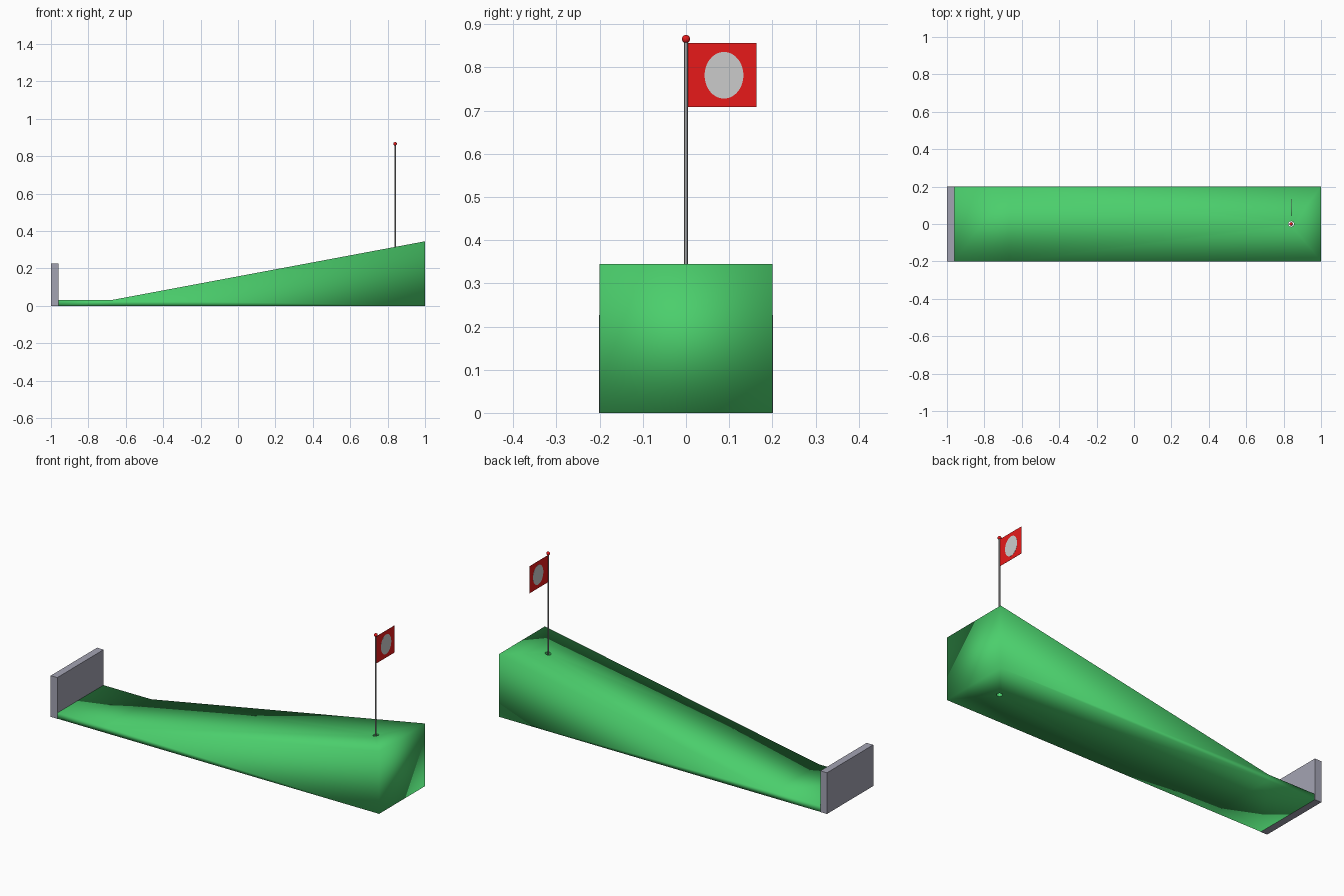
import bpy, bmesh, math
from mathutils import Matrix, Vector

if "Cube" in bpy.data.objects:
    bpy.data.objects.remove(bpy.data.objects["Cube"])

POLE_X = 0.84
HALF_W = 0.2


def material(name, rgb):
    m = bpy.data.materials.new(name)
    m.diffuse_color = (*rgb, 1)
    m.use_nodes = True
    m.node_tree.nodes["Principled BSDF"].inputs["Base Color"].default_value = m.diffuse_color
    return m


def finish(name, bm, mat=None, smooth=False):
    me = bpy.data.meshes.new(name)
    bmesh.ops.recalc_face_normals(bm, faces=bm.faces)
    for f in bm.faces:
        f.smooth = smooth
    bm.to_mesh(me)
    bm.free()
    ob = bpy.data.objects.new(name, me)
    bpy.context.collection.objects.link(ob)
    if mat:
        me.materials.append(mat)
    return ob


green = material("turf_green", (0.07, 0.62, 0.15))
red = material("flag_red", (0.8, 0.01, 0.01))
wall_grey = material("wall_grey", (0.37, 0.37, 0.45))
disc_grey = material("disc_grey", (0.8, 0.8, 0.8))
steel = material("pole_grey", (0.35, 0.35, 0.35))

# ramp: softly shaded wedge with a through hole for the cup
X = (-0.96, -0.67, 1.0)
TOP = (0.032, 0.032, 0.345)
bm = bmesh.new()
lo = [[bm.verts.new((x, y, 0)) for x in X] for y in (-HALF_W, HALF_W)]
hi = [[bm.verts.new((x, y, z)) for x, z in zip(X, TOP)] for y in (-HALF_W, HALF_W)]
for s in (0, 1):
    bm.faces.new((lo[s][0], lo[s][1], hi[s][1], hi[s][0]))
    bm.faces.new((lo[s][1], lo[s][2], hi[s][1]))
    bm.faces.new((lo[s][2], hi[s][2], hi[s][1]))
for i in (0, 2):
    bm.faces.new((lo[0][i], lo[1][i], hi[1][i], hi[0][i]))
slope = (TOP[2] - TOP[1]) / (X[2] - X[1])
rings = []
for rows, k, z0 in ((lo, 0, 0), (hi, slope, TOP[1])):
    bm.faces.new((rows[0][0], rows[0][1], rows[1][1], rows[1][0]))
    ring = []
    for j in range(16):
        a = j * math.tau / 16
        x = POLE_X + 0.015 * math.cos(a)
        ring.append(bm.verts.new((x, 0.015 * math.sin(a), z0 + k * (x - X[1]))))
    rings.append(ring)
    rim = [bm.edges.new((ring[j], ring[j - 1])) for j in range(16)]
    for e in rim:
        e.smooth = False
    corners = (rows[0][1], rows[0][2], rows[1][2], rows[1][1])
    outer = [bm.edges.get((corners[j], corners[j - 1])) or
             bm.edges.new((corners[j], corners[j - 1])) for j in range(4)]
    bmesh.ops.triangle_fill(bm, edges=rim + outer, use_beauty=True,
                            normal=Vector((-k, 0, 1)).normalized())
for j in range(16):
    bm.faces.new((rings[0][j - 1], rings[0][j], rings[1][j], rings[1][j - 1]))
finish("ramp", bm, green, smooth=True)

# end wall
bm = bmesh.new()
bmesh.ops.create_cube(bm, size=1, matrix=Matrix.Translation((-0.98, 0, 0.1135))
                      @ Matrix.Diagonal((0.04, 0.403, 0.227, 1)))
finish("end_wall", bm, wall_grey)

# flag pole standing in the cup
bm = bmesh.new()
bmesh.ops.create_cone(bm, cap_ends=True, segments=16, radius1=0.0042, radius2=0.0042,
                      depth=0.57, matrix=Matrix.Translation((POLE_X, 0, 0.58)))
pole = finish("flag_pole", bm, steel)
bpy.context.view_layer.objects.active = pole
pole.select_set(True)
bpy.ops.object.shade_smooth_by_angle()

# ball on the pole
bm = bmesh.new()
bmesh.ops.create_uvsphere(bm, u_segments=20, v_segments=12, radius=0.0095,
                          matrix=Matrix.Translation((POLE_X, 0, 0.866)))
finish("pole_ball", bm, red, smooth=True)

# thin flag
bm = bmesh.new()
bmesh.ops.create_cube(bm, size=1, matrix=Matrix.Translation((POLE_X, 0.083, 0.7825))
                      @ Matrix.Diagonal((0.001, 0.16, 0.149, 1)))
finish("flag", bm, red)

# oval patch showing on both sides of the flag
bm = bmesh.new()
bmesh.ops.create_cone(bm, cap_ends=True, segments=40, radius1=1, radius2=1, depth=1,
                      matrix=Matrix.Translation((POLE_X, 0.088, 0.782))
                      @ Matrix.Diagonal((0.002, 0.045, 0.054, 1))
                      @ Matrix.Rotation(math.pi / 2, 4, 'Y'))
finish("flag_patch", bm, disc_grey)
